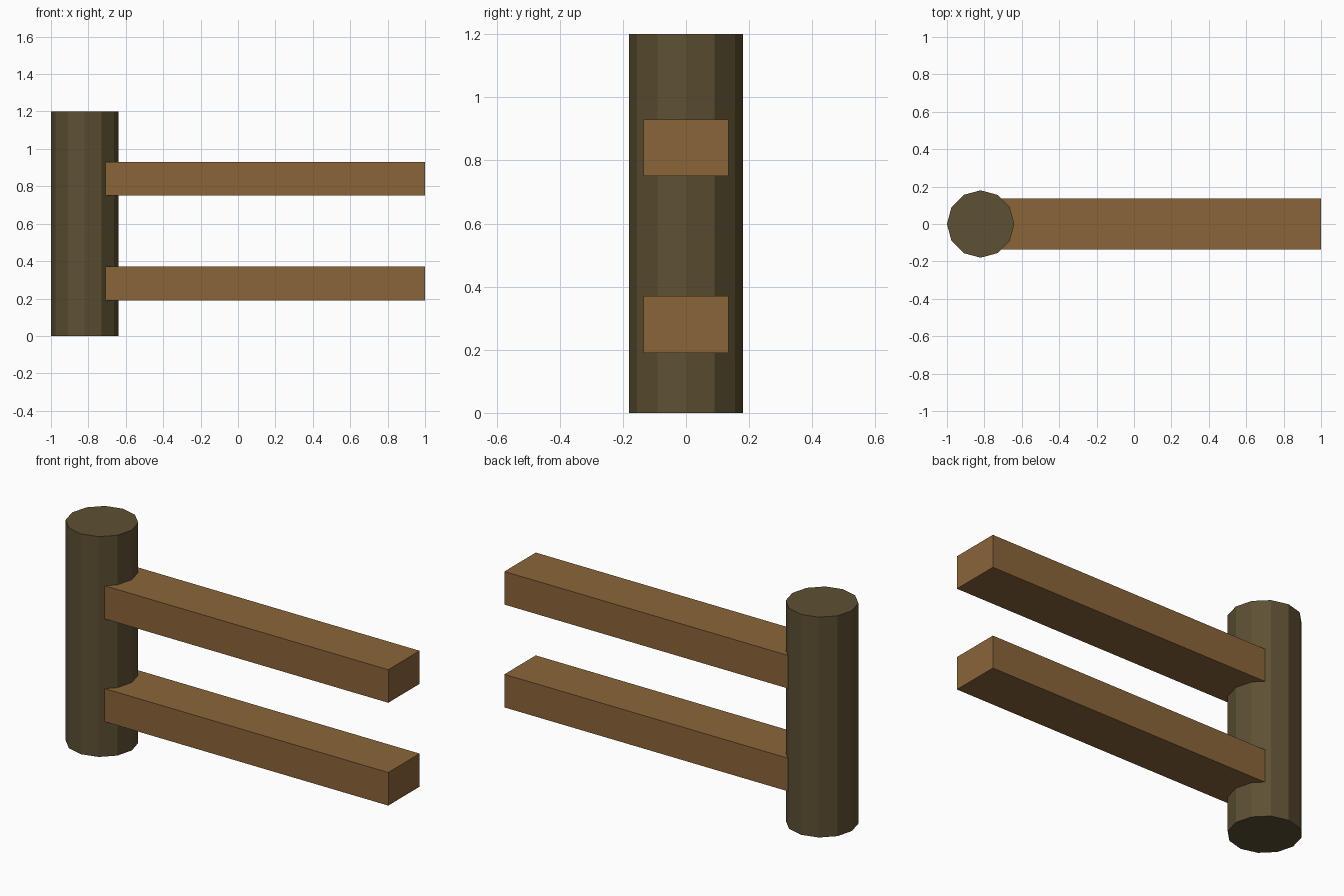
import bpy

if "Cube" in bpy.data.objects:
    bpy.data.objects.remove(bpy.data.objects["Cube"])

POST_X, POST_R, POST_H = -0.82, 0.18, 1.2
RAIL_START, RAIL_END = POST_X, 1.0
RAIL_W, RAIL_H = 0.27, 0.18


def material(name, color):
    m = bpy.data.materials.new(name)
    m.diffuse_color = (*color, 1)
    m.use_nodes = True
    m.node_tree.nodes["Principled BSDF"].inputs["Base Color"].default_value = m.diffuse_color
    return m


def finish(name, mat):
    obj = bpy.context.object
    obj.name = name
    obj.data.materials.append(mat)
    return obj


bark = material("dark_wood", (0.11, 0.08, 0.033))
timber = material("light_wood", (0.26, 0.13, 0.042))

# Twelve-sided upright post
bpy.ops.mesh.primitive_cylinder_add(
    vertices=12, radius=POST_R, depth=POST_H, location=(POST_X, 0, POST_H / 2))
finish("post", bark)

# Two rails set into the post
for name, z in (("lower_rail", 0.28), ("upper_rail", 0.84)):
    bpy.ops.mesh.primitive_cube_add(size=1, location=((RAIL_START + RAIL_END) / 2, 0, z))
    rail = finish(name, timber)
    rail.scale = (RAIL_END - RAIL_START, RAIL_W, RAIL_H)
    bpy.ops.object.transform_apply(location=False, rotation=False, scale=True)
